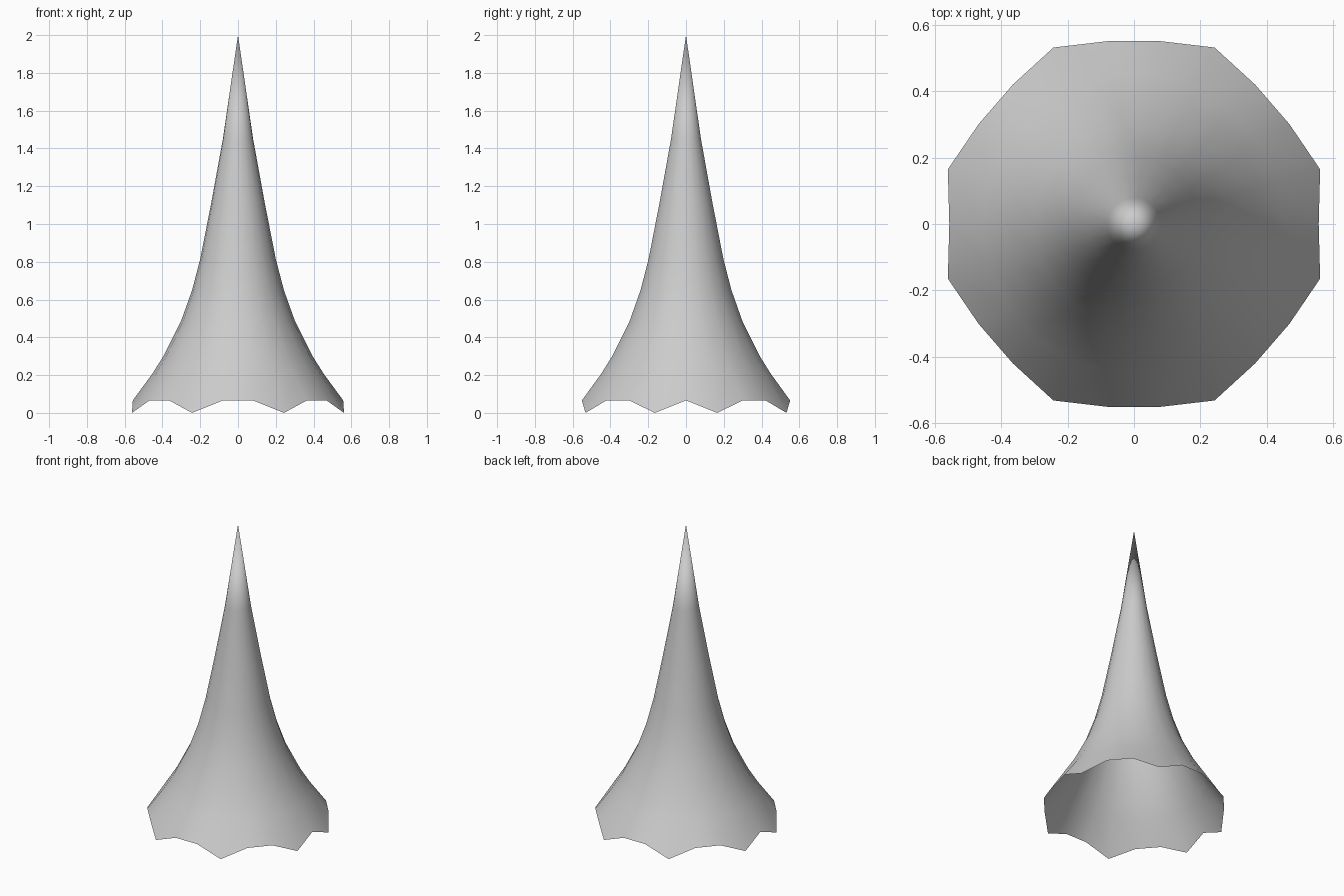
import bpy, bmesh, math

if "Cube" in bpy.data.objects:
    bpy.data.objects.remove(bpy.data.objects["Cube"])

SIDES = 22
# profile rings (radius, z) above the rim, ending below the apex
PROFILE = [(0.455, 0.205), (0.395, 0.30), (0.302, 0.485), (0.243, 0.65),
           (0.20, 0.815), (0.142, 1.11), (0.08, 1.45)]
# rim vertices that are pulled down and outward into points
TIPS = {1, 4, 7, 10, 12, 15, 18, 21}

bm = bmesh.new()


def point(i, r, z):
    a = 2 * math.pi * i / SIDES
    return bm.verts.new((r * math.cos(a), r * math.sin(a), z))


# scalloped rim, then the flared rings
rings = [[point(i, *((0.585, 0.0) if i in TIPS else (0.557, 0.066)))
          for i in range(SIDES)]]
rings += [[point(i, r, z) for i in range(SIDES)] for r, z in PROFILE]
apex = bm.verts.new((0, 0, 2.0))

for i in range(SIDES):
    j = (i + 1) % SIDES
    for low, high in zip(rings, rings[1:]):
        bm.faces.new((low[i], low[j], high[j], high[i]))
    bm.faces.new((rings[-1][i], rings[-1][j], apex))

mesh = bpy.data.meshes.new("flared_spike")
bm.to_mesh(mesh)
bm.free()
spike = bpy.data.objects.new("flared_spike", mesh)
bpy.context.collection.objects.link(spike)

# smooth shading over the whole open shell
for p in mesh.polygons:
    p.use_smooth = True
